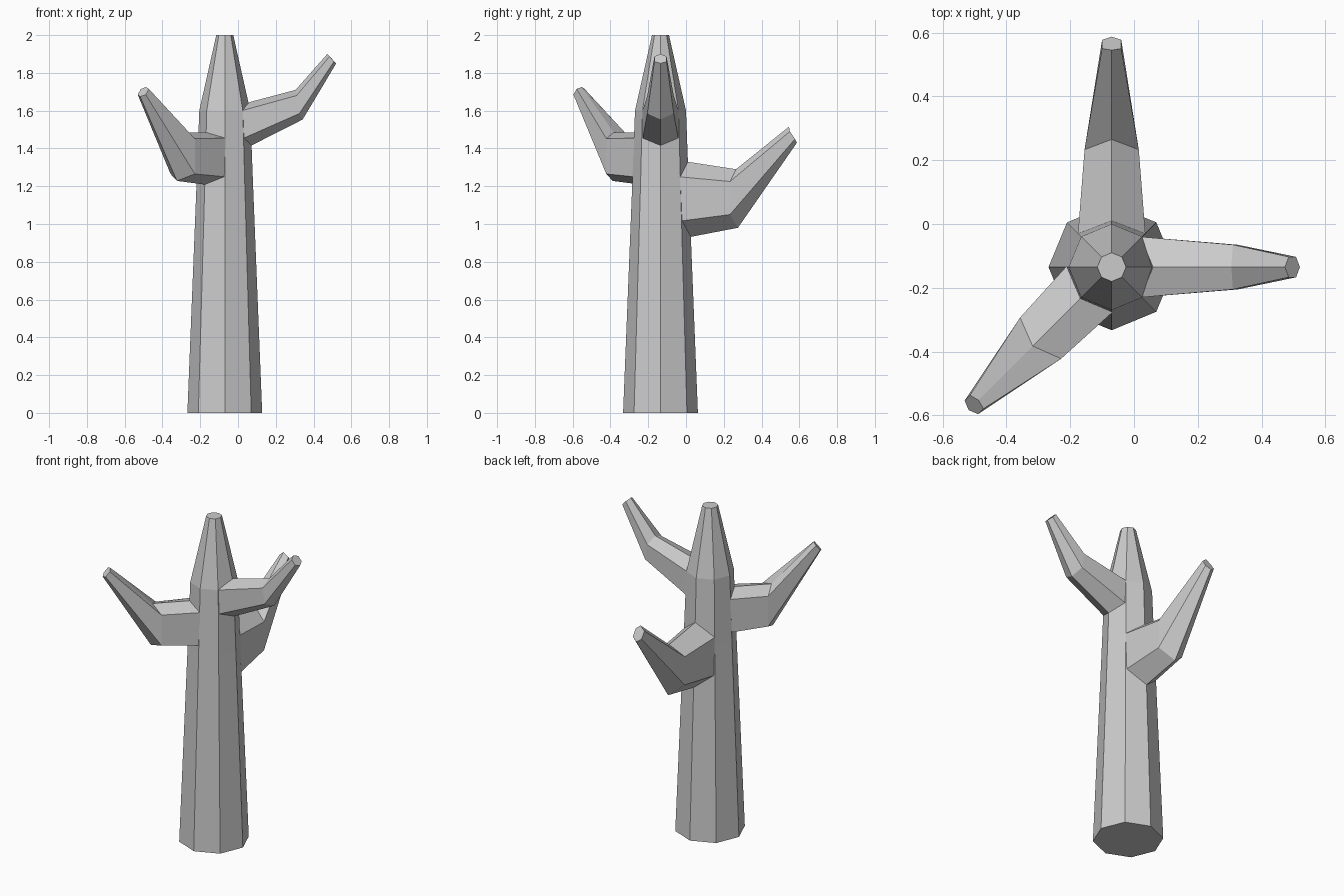
import bpy
import bmesh
from math import cos, sin, radians
from mathutils import Matrix, Vector

if "Cube" in bpy.data.objects:
    bpy.data.objects.remove(bpy.data.objects["Cube"], do_unlink=True)

AXIS = Vector((-0.07, -0.135, 0))

grey = bpy.data.materials.new("bark grey")
grey.use_nodes = True
grey.diffuse_color = (0.6, 0.6, 0.6, 1)
grey.node_tree.nodes["Principled BSDF"].inputs["Base Color"].default_value = grey.diffuse_color


def loft(name, rings, turn=0):
    """Skin a list of point rings, cap both ends and turn about the trunk axis."""
    bm = bmesh.new()
    loops = [[bm.verts.new(p) for p in ring] for ring in rings]
    n = len(loops[0])
    for a, b in zip(loops, loops[1:]):
        for i in range(n):
            j = (i + 1) % n
            bm.faces.new((a[i], a[j], b[j], b[i]))
    bm.faces.new(loops[0])
    bm.faces.new(loops[-1])
    bmesh.ops.transform(bm, verts=bm.verts, matrix=Matrix.Translation(AXIS) @ Matrix.Rotation(radians(turn), 4, "Z"))
    bmesh.ops.recalc_face_normals(bm, faces=bm.faces)
    mesh = bpy.data.meshes.new(name)
    bm.to_mesh(mesh)
    bm.free()
    mesh.materials.append(grey)
    obj = bpy.data.objects.new(name, mesh)
    bpy.context.collection.objects.link(obj)
    return obj


def octagon(z, r):
    return [(r * cos(radians(a)), r * sin(radians(a)), z) for a in range(0, 360, 45)]


def hexagon(w, ridge, upper, lower, keel):
    """Branch section: (reach, height) of ridge, side corners and keel; w is half width."""
    return [(ridge[0], 0, ridge[1]), (upper[0], w, upper[1]), (lower[0], w, lower[1]),
            (keel[0], 0, keel[1]), (lower[0], -w, lower[1]), (upper[0], -w, upper[1])]


# Tapered eight-sided trunk
loft("trunk", [octagon(z, r) for z, r in ((0, 0.198), (1.2, 0.15), (1.6, 0.135), (2, 0.045))])

# Bent branches, each from trunk to elbow to tip
loft("left_branch", [
    hexagon(0.095, (0.13, 1.645), (0.09, 1.60), (0.09, 1.45), (0.13, 1.41)),
    hexagon(0.07, (0.375, 1.71), (0.38, 1.68), (0.395, 1.585), (0.412, 1.553)),
    hexagon(0.032, (0.543, 1.90), (0.555, 1.887), (0.578, 1.86), (0.59, 1.85)),
], 0)

loft("back_branch", [
    hexagon(0.106, (0.14, 1.33), (0.10, 1.25), (0.10, 1.015), (0.15, 0.93)),
    hexagon(0.085, (0.40, 1.29), (0.368, 1.225), (0.368, 1.05), (0.41, 0.98)),
    hexagon(0.03, (0.68, 1.515), (0.685, 1.49), (0.712, 1.45), (0.722, 1.43)),
], 90)

loft("right_branch", [
    hexagon(0.102, (0.135, 1.485), (0.098, 1.455), (0.098, 1.25), (0.14, 1.208)),
    hexagon(0.091, (0.35, 1.485), (0.315, 1.452), (0.315, 1.265), (0.358, 1.228)),
    hexagon(0.03, (0.59, 1.725), (0.598, 1.715), (0.622, 1.685), (0.634, 1.675)),
], 225)
